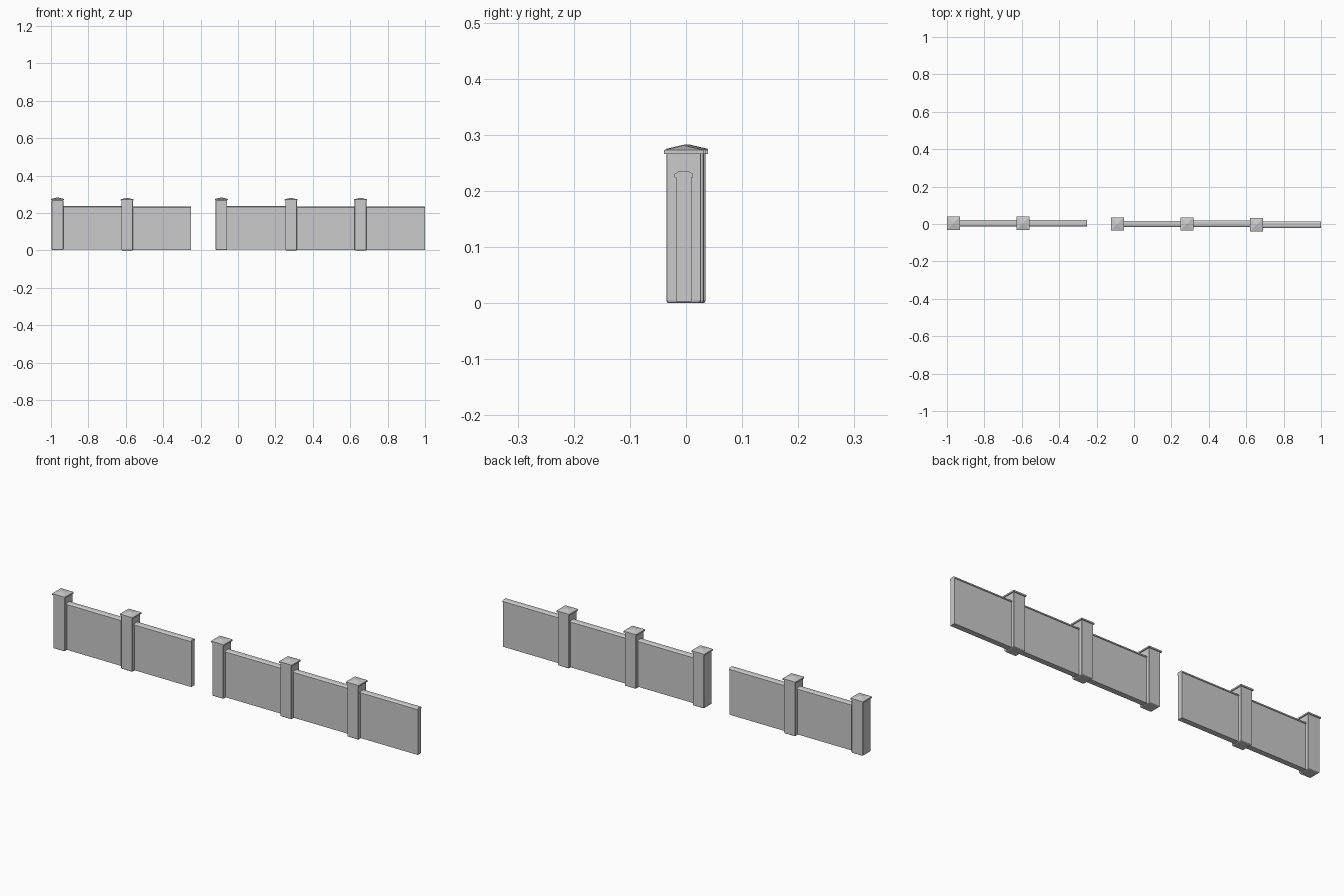
import bpy, bmesh

if "Cube" in bpy.data.objects:
    bpy.data.objects.remove(bpy.data.objects["Cube"])

def mesh_object(name, bm):
    bmesh.ops.recalc_face_normals(bm, faces=bm.faces)
    me = bpy.data.meshes.new(name)
    bm.to_mesh(me)
    bm.free()
    ob = bpy.data.objects.new(name, me)
    bpy.context.collection.objects.link(ob)
    return ob

def stack(name, x, y, z, rings):
    """Square sections (half width, height) joined bottom to top."""
    bm = bmesh.new()
    loops = [[bm.verts.new((x + sx * h, y + sy * h, z + dz))
              for sx, sy in ((-1, -1), (1, -1), (1, 1), (-1, 1))] for h, dz in rings]
    for a, b in zip(loops, loops[1:]):
        for i in range(4):
            bm.faces.new((a[i], a[(i + 1) % 4], b[(i + 1) % 4], b[i]))
    bm.faces.new(loops[0])
    bm.faces.new(loops[-1])
    return mesh_object(name, bm)

def extrude_x(name, x0, x1, y, z, half):
    """Half profile (y, z) mirrored across the wall and run along x."""
    prof = half + [(-a, b) for a, b in reversed(half)]
    bm = bmesh.new()
    ends = [[bm.verts.new((x, y + a, z + b)) for a, b in prof] for x in (x0, x1)]
    n = len(prof)
    for i in range(n):
        j = (i + 1) % n
        bm.faces.new((ends[0][i], ends[0][j], ends[1][j], ends[1][i]))
    for e in ends:
        bm.faces.new(e)
    return mesh_object(name, bm)

POST = [(0.028, 0.0), (0.031, 0.003), (0.031, 0.267)]
CAP = [(0.035, 0.266), (0.035, 0.273), (0.0005, 0.281)]
WALL = [(0.0135, 0.003), (0.0135, 0.225)]
COPING = [(0.0168, 0.224), (0.0168, 0.230), (0.009, 0.235)]

# Bays: post centre x, y, base z, and the panel's far end
bays = [(-0.965, 0.004, 0.002, -0.62), (-0.593, 0.004, 0.0, -0.25),
        (-0.089, 0.0, 0.002, 0.255), (0.284, 0.001, 0.0, 0.626),
        (0.655, -0.004, 0.0, 1.0)]
for i, (x, y, z, end) in enumerate(bays, 1):
    # post with bevelled foot and pyramid cap
    post = stack(f"post_{i}", x, y, z, POST)
    bev = post.modifiers.new("soft_edges", "BEVEL")
    bev.width = 0.0015
    bev.segments = 1
    stack(f"post_cap_{i}", x, y, z, CAP)
    # wall panel and its chamfered coping
    extrude_x(f"wall_panel_{i}", x + 0.029, end, y, z, WALL)
    extrude_x(f"coping_{i}", x + 0.029, end, y, z, COPING)
